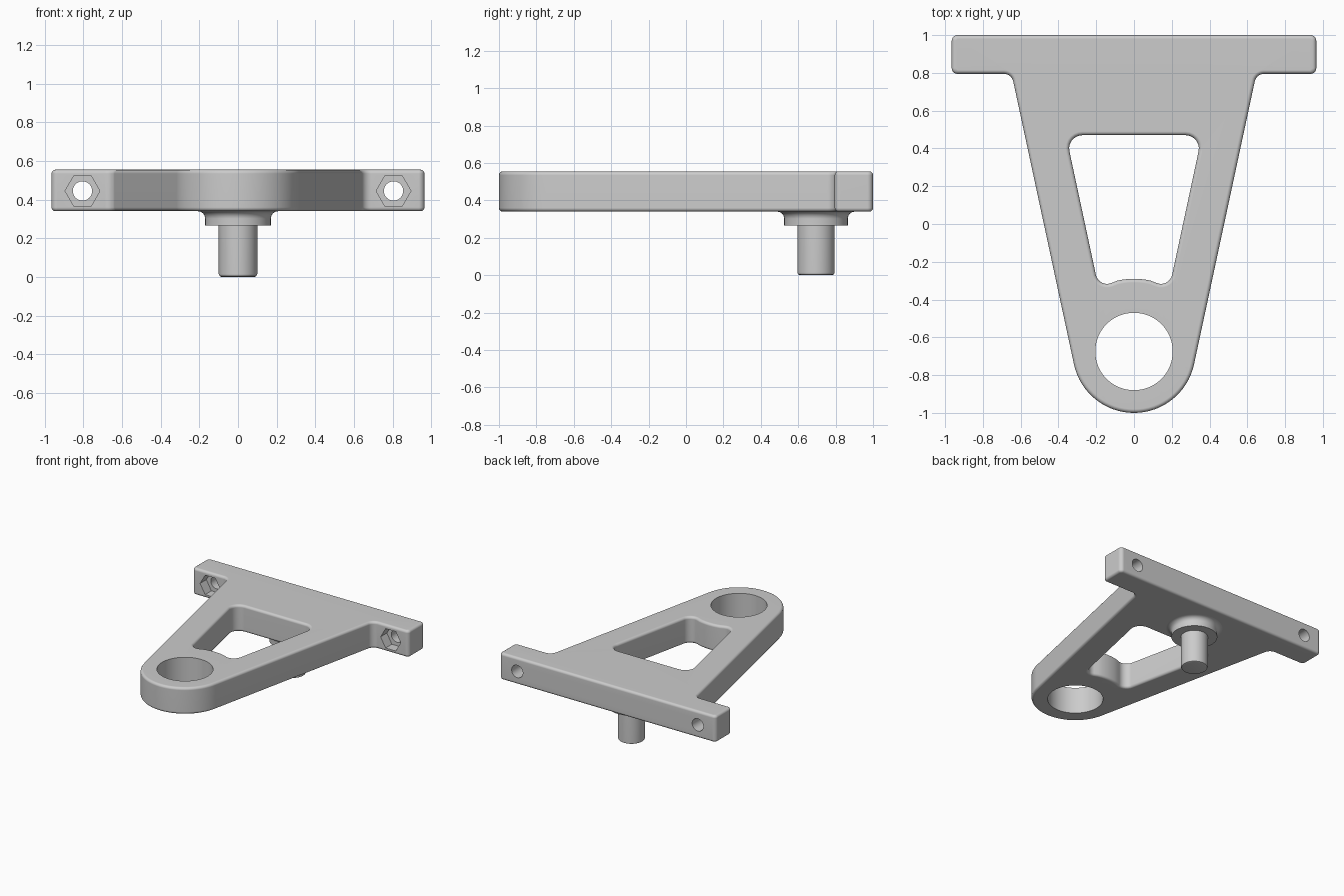
import bpy, bmesh
from math import sin, cos, tan, radians, pi, sqrt
from mathutils import Vector, Matrix

cube = bpy.data.objects.get("Cube")
if cube:
    bpy.data.objects.remove(cube, do_unlink=True)

grey = bpy.data.materials.new("plain grey")
grey.use_nodes = True
grey.diffuse_color = (0.6, 0.6, 0.6, 1)
grey.node_tree.nodes["Principled BSDF"].inputs["Base Color"].default_value = (0.6, 0.6, 0.6, 1)

BOTTOM, TOP, RIM = 0.34, 0.555, 0.02
BAR_FRONT, BAR_BACK = 0.795, 1.0
EYE_Y, PIN_Y = -0.675, 0.695
BOLT_X, BOLT_Z, NUT_DEPTH = 0.805, 0.445, 0.08


def rounded(corners, steps=7):
    """Turn (x, y, radius) corners into an outline with arcs at the corners."""
    out = []
    for i, (x, y, r) in enumerate(corners):
        p = Vector((x, y))
        if r == 0:
            out.append(p)
            continue
        a = (Vector(corners[i - 1][:2]) - p).normalized()
        b = (Vector(corners[(i + 1) % len(corners)][:2]) - p).normalized()
        half = a.angle(b) / 2
        centre = p + (a + b).normalized() * r / sin(half)
        start = p + a * r / tan(half) - centre
        sweep = pi - 2 * half
        if a.x * b.y - a.y * b.x > 0:
            sweep = -sweep
        for k in range(steps + 1):
            out.append(centre + Matrix.Rotation(sweep * k / steps, 2) @ start)
    return out


def shifted(outline, d):
    """Move a clockwise outline inwards by d, or outwards if d is negative."""
    out = []
    for i, p in enumerate(outline):
        a = (p - outline[i - 1]).normalized()
        b = (outline[(i + 1) % len(outline)] - p).normalized()
        n = Vector((a.y + b.y, -a.x - b.x)).normalized()
        out.append(p + n * d / n.dot(Vector((a.y, -a.x))))
    return out


def circle(sides, radius, cx, cy):
    return [Vector((cx + radius * cos(2 * pi * k / sides),
                    cy + radius * sin(2 * pi * k / sides))) for k in range(sides)]


def ring(bm, points):
    """Closed loop of vertices and edges."""
    verts = [bm.verts.new(p) for p in points]
    return verts, [bm.edges.new((verts[i - 1], verts[i])) for i in range(len(verts))]


def skin(bm, low, high):
    """Wall of quads between two loops of equal length."""
    for i in range(len(low)):
        bm.faces.new((low[i - 1], low[i], high[i], high[i - 1]))


def fill(bm, edges, normal):
    """Flat face with holes."""
    bmesh.ops.triangle_fill(bm, use_beauty=True, edges=edges, normal=normal)


def wall(bm, outline, layers):
    """Stack shifted copies of an outline; return the end edges."""
    rings = [ring(bm, [(p.x, p.y, z) for p in shifted(outline, d)]) for d, z in layers]
    for low, high in zip(rings, rings[1:]):
        skin(bm, low[0], high[0])
    return rings[0][1], rings[-1][1]


def finish(name, bm):
    bmesh.ops.recalc_face_normals(bm, faces=bm.faces[:])
    mesh = bpy.data.meshes.new(name)
    bm.to_mesh(mesh)
    bm.free()
    mesh.materials.append(grey)
    obj = bpy.data.objects.new(name, mesh)
    bpy.context.collection.objects.link(obj)
    bpy.ops.object.select_all(action='DESELECT')
    obj.select_set(True)
    bpy.context.view_layer.objects.active = obj
    bpy.ops.object.shade_smooth_by_angle(angle=radians(35))
    mod = obj.modifiers.new("flat face normals", 'WEIGHTED_NORMAL')
    mod.keep_sharp = True


# Outline of the arm: crossbar, tapering web and round nose
taper = radians(12.1)
nose = []
for k in range(33):
    a = -taper - (pi - 2 * taper) * k / 32
    nose.append((0.325 * cos(a), EYE_Y + 0.325 * sin(a), 0))
bar = [(0.965, BAR_BACK, 0.03), (0.965, BAR_FRONT, 0.03), (0.648, BAR_FRONT, 0.05)]
arm_outline = rounded(bar + nose + [(-x, y, r) for x, y, r in reversed(bar)])

# Outline of the window, whose near edge curves around the eye
half = [(0.36, 0.47, 0.07)]
half += [(x, EYE_Y + sqrt(0.385 ** 2 - x ** 2), r)
         for x, r in ((0.187, 0.06), (0.09, 0), (0.06, 0), (0.03, 0))]
window_outline = rounded(half + [(0, EYE_Y + 0.385, 0)]
                         + [(-x, y, r) for x, y, r in reversed(half)])

# Walls with soft rims, and a sharp-edged eye
bm = bmesh.new()
quarter = [pi / 2 * k / 4 for k in range(5)]
soft = [(RIM * (1 - sin(a)), BOTTOM + RIM * (1 - cos(a))) for a in quarter]
soft += [(d, BOTTOM + TOP - z) for d, z in reversed(soft)]
ends = [wall(bm, arm_outline, soft),
        wall(bm, window_outline, [(-d, z) for d, z in soft]),
        wall(bm, circle(64, 0.205, 0, EYE_Y), [(0, BOTTOM), (0, TOP)])]

# Open the flat front and back of the crossbar for the bolts
bm.normal_update()
flats = [f for f in bm.faces
         if abs(f.normal.y) > 0.999 and f.calc_center_median().y > 0.7]
back_edges, front_edges = [], {}
for f in flats:
    c = f.calc_center_median()
    if c.y > 0.9:
        back_edges += f.edges[:]
    else:
        front_edges[c.x > 0] = f.edges[:]
bmesh.ops.delete(bm, geom=flats, context='FACES_ONLY')

# Underside and top
fill(bm, [e for end in ends for e in end[0]], (0, 0, -1))
fill(bm, [e for end in ends for e in end[1]], (0, 0, 1))

# Hexagonal nut pockets leading into round bolt holes
for side in (-1, 1):
    hexagon = circle(6, 0.09, side * BOLT_X, BOLT_Z)
    bore = circle(32, 0.05, side * BOLT_X, BOLT_Z)
    floor_y = BAR_FRONT + NUT_DEPTH
    mouth, mouth_edges = ring(bm, [(p.x, BAR_FRONT, p.y) for p in hexagon])
    floor, floor_edges = ring(bm, [(p.x, floor_y, p.y) for p in hexagon])
    inlet, inlet_edges = ring(bm, [(p.x, floor_y, p.y) for p in bore])
    outlet, outlet_edges = ring(bm, [(p.x, BAR_BACK, p.y) for p in bore])
    skin(bm, mouth, floor)
    skin(bm, inlet, outlet)
    fill(bm, front_edges[side > 0] + mouth_edges, (0, -1, 0))
    fill(bm, floor_edges + inlet_edges, (0, -1, 0))
    back_edges += outlet_edges
fill(bm, back_edges, (0, 1, 0))
finish("arm", bm)

# Pivot pin with collar, turned from one profile
profile = [(0, 0), (0.085, 0), (0.095, 0.005), (0.1, 0.015), (0.1, 0.265), (0.17, 0.265)]
fillet = 0.038
for k in range(7):
    a = pi / 2 * k / 6
    profile.append((0.17 + fillet * (1 - cos(a)), BOTTOM - fillet * (1 - sin(a))))
profile += [(0.17 + fillet, BOTTOM + 0.01), (0, BOTTOM + 0.01)]
bm = bmesh.new()
verts = [bm.verts.new((r, 0, z)) for r, z in profile]
edges = [bm.edges.new(pair) for pair in zip(verts, verts[1:])]
bmesh.ops.spin(bm, geom=verts + edges, cent=(0, 0, 0), axis=(0, 0, 1),
               angle=2 * pi, steps=48)
bmesh.ops.remove_doubles(bm, verts=bm.verts, dist=0.0005)
bmesh.ops.translate(bm, verts=bm.verts, vec=(0, PIN_Y, 0))
finish("pivot_pin", bm)
